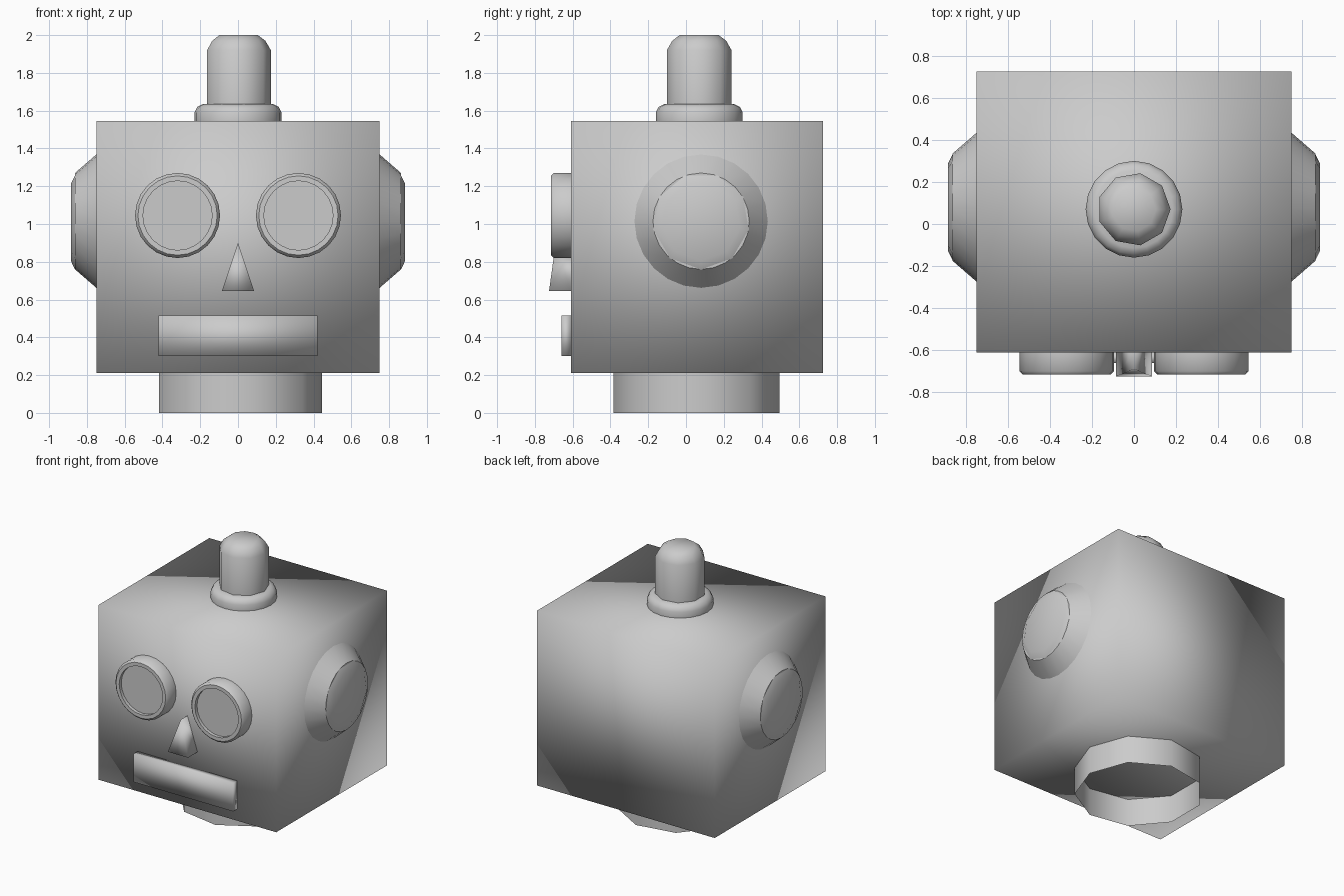
import bpy, bmesh
from math import sin, cos, pi, radians
from mathutils import Matrix

if "Cube" in bpy.data.objects:
    bpy.data.objects.remove(bpy.data.objects["Cube"])

COLOUR = (0.6, 0.6, 0.6, 1)
grey = bpy.data.materials.new("plain_grey")
grey.use_nodes = True
grey.diffuse_color = COLOUR
grey.node_tree.nodes["Principled BSDF"].inputs["Base Color"].default_value = COLOUR

FACE_Y = -0.61
TO_FRONT = Matrix.Rotation(radians(90), 4, "X")


def finish(name, bm, matrix=None, angle=45):
    """Turn a bmesh into a smooth shaded, coloured object."""
    if matrix is not None:
        bm.transform(matrix)
    bmesh.ops.recalc_face_normals(bm, faces=bm.faces)
    mesh = bpy.data.meshes.new(name)
    bm.to_mesh(mesh)
    bm.free()
    mesh.materials.append(grey)
    obj = bpy.data.objects.new(name, mesh)
    bpy.context.collection.objects.link(obj)
    bpy.ops.object.select_all(action="DESELECT")
    obj.select_set(True)
    bpy.context.view_layer.objects.active = obj
    if angle is None:
        bpy.ops.object.shade_smooth()
    else:
        bpy.ops.object.shade_smooth_by_angle(angle=radians(angle))
    return obj


def lathe(name, profile, sides, matrix, turn=0, cap=True):
    """Revolve (radius, height) points around z, then place the part."""
    bm = bmesh.new()
    rings = []
    for r, h in profile:
        angles = [turn + 2 * pi * i / sides for i in range(sides)]
        rings.append([bm.verts.new((r * cos(a), r * sin(a), h)) for a in angles])
    for low, high in zip(rings, rings[1:]):
        for i in range(sides):
            j = (i + 1) % sides
            bm.faces.new((low[i], low[j], high[j], high[i]))
    if cap:
        bm.faces.new(rings[-1])
    return finish(name, bm, matrix)


def box(name, low, high):
    """Softly shaded box between two corners."""
    bm = bmesh.new()
    bmesh.ops.create_cube(bm, size=1)
    for v in bm.verts:
        v.co = [high[k] if v.co[k] > 0 else low[k] for k in range(3)]
    return finish(name, bm, angle=None)


# Head and mouth
box("head", (-0.75, FACE_Y, 0.21), (0.75, 0.725, 1.545))
box("mouth", (-0.42, -0.66, 0.30), (0.42, FACE_Y, 0.515))

# Neck: open nine-sided tube
lathe("neck", [(0.446, 0), (0.446, 0.21)], 9,
      Matrix.Translation((0, 0.055, 0)), cap=False)

# Lamp on top of the head
lamp_place = Matrix.Translation((0, 0.07, 1.545))
lathe("lamp_base", [(0.23, 0), (0.23, 0.045), (0.215, 0.075), (0.185, 0.09)],
      20, lamp_place)
lathe("lamp", [(0.174, 0.08), (0.174, 0.375), (0.145, 0.425), (0.105, 0.455)],
      9, lamp_place)

# Eyes with raised rims and ears with low-poly caps, mirrored
eye = [(0.225, 0), (0.225, 0.09), (0.21, 0.105), (0.183, 0.105), (0.183, 0.08)]
for side, s in (("left", 1), ("right", -1)):
    lathe(side + "_eye", eye, 24,
          Matrix.Translation((s * 0.32, FACE_Y, 1.045)) @ TO_FRONT)
    place = Matrix.Translation((s * 0.75, 0.08, 1.015)) @ Matrix.Rotation(s * pi / 2, 4, "Y")
    lathe(side + "_ear", [(0.353, 0), (0.255, 0.113)], 24, place)
    lathe(side + "_ear_cap", [(0.258, 0.112), (0.21, 0.135)], 9, place,
          turn=0 if s > 0 else pi)

# Nose: triangular wedge, deeper at the bottom
bm = bmesh.new()
back = [bm.verts.new(p) for p in
        ((-0.085, FACE_Y, 0.645), (0.085, FACE_Y, 0.645), (0, FACE_Y, 0.9))]
front = [bm.verts.new((v.co.x, -0.725 if v.co.z < 0.7 else -0.69, v.co.z)) for v in back]
bm.faces.new(front)
for i in range(3):
    j = (i + 1) % 3
    bm.faces.new((back[i], back[j], front[j], front[i]))
finish("nose", bm, angle=None)
